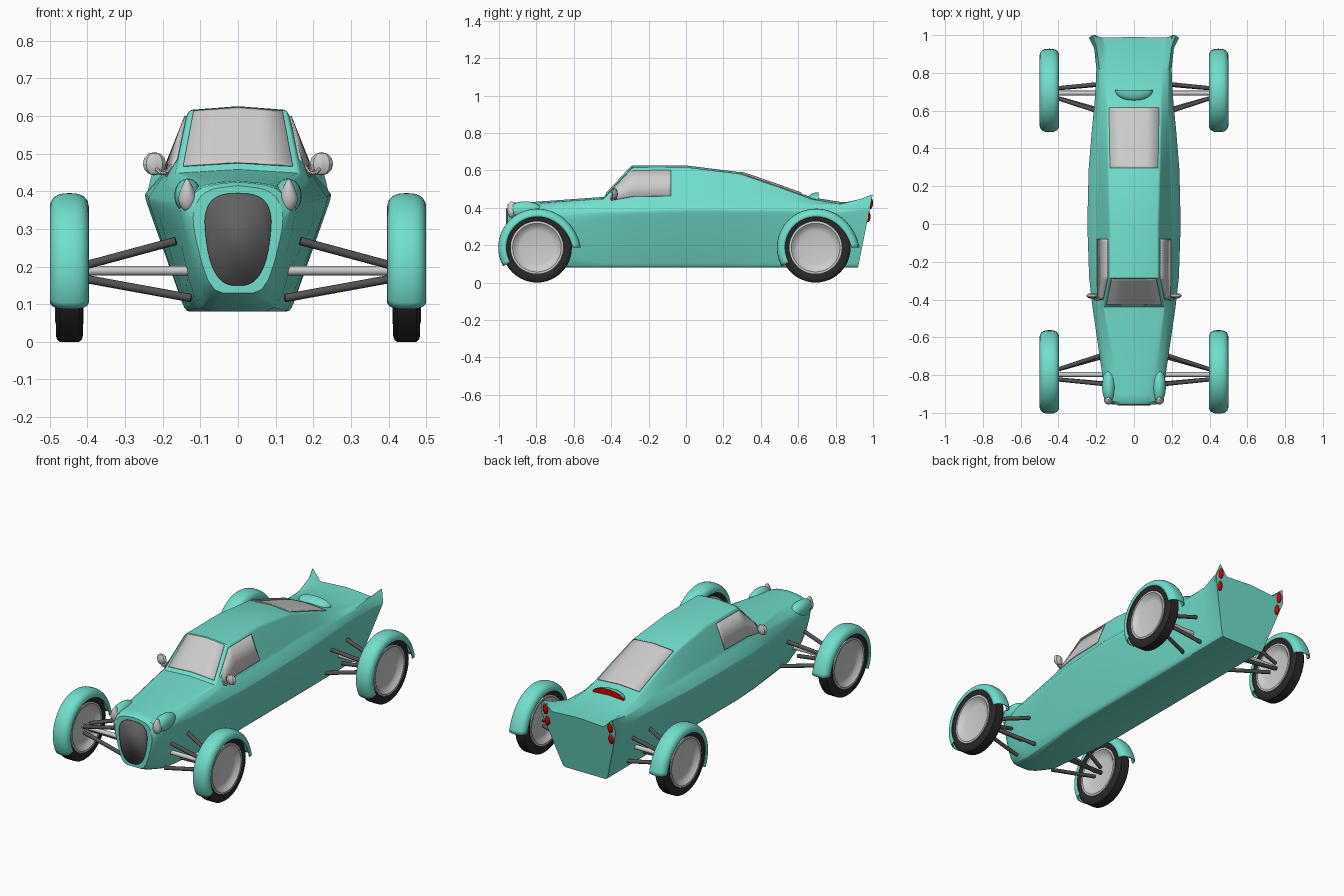
import bpy, bmesh, math
from mathutils import Vector, Matrix

if "Cube" in bpy.data.objects:
    bpy.data.objects.remove(bpy.data.objects["Cube"])


def mat(name, rgb):
    m = bpy.data.materials.new(name)
    m.diffuse_color = (*rgb, 1)
    m.use_nodes = True
    m.node_tree.nodes["Principled BSDF"].inputs["Base Color"].default_value = m.diffuse_color
    return m


TEAL = mat("teal paint", (0.165, 0.74, 0.61))
LIGHT = mat("light grey", (0.61, 0.61, 0.61))
DARK = mat("dark grey", (0.12, 0.12, 0.12))
ROD = mat("rod grey", (0.085, 0.085, 0.085))
RUBBER = mat("black rubber", (0.022, 0.022, 0.022))
RED = mat("red lamp", (0.62, 0.0, 0.0))


def finish(name, bm, mats, angle=35, thick=0):
    bmesh.ops.remove_doubles(bm, verts=bm.verts, dist=1e-5)
    bmesh.ops.recalc_face_normals(bm, faces=bm.faces)
    me = bpy.data.meshes.new(name)
    bm.to_mesh(me)
    bm.free()
    for m in mats:
        me.materials.append(m)
    ob = bpy.data.objects.new(name, me)
    bpy.context.collection.objects.link(ob)
    bpy.ops.object.select_all(action='DESELECT')
    ob.select_set(True)
    bpy.context.view_layer.objects.active = ob
    bpy.ops.object.shade_smooth_by_angle(angle=math.radians(angle))
    if thick:
        so = ob.modifiers.new("thickness", 'SOLIDIFY')
        so.thickness, so.offset = thick, 0
    return ob


def grid(bm, rows, closed=False):
    vs = [[bm.verts.new(p) for p in r] for r in rows]
    n = len(rows[0])
    for a, b in zip(vs, vs[1:]):
        for i in range(n if closed else n - 1):
            j = (i + 1) % n
            bm.faces.new((a[i], a[j], b[j], b[i]))
    return vs


def ball(name, c, r, m, seg=24, rings=14, shape=None, angle=60):
    bm = bmesh.new()
    bmesh.ops.create_uvsphere(bm, u_segments=seg, v_segments=rings, radius=1)
    for v in bm.verts:
        if shape:
            v.co = shape(v.co)
        v.co = Vector(c) + Vector([a * b for a, b in zip(v.co, r)])
    return finish(name, bm, [m], angle)


def rod(name, a, b, r, m, seg=12):
    a, b = Vector(a), Vector(b)
    bm = bmesh.new()
    M = Matrix.Translation((a + b) / 2) @ (b - a).to_track_quat('Z', 'Y').to_matrix().to_4x4()
    bmesh.ops.create_cone(bm, cap_ends=True, segments=seg, radius1=r, radius2=r,
                          depth=(b - a).length, matrix=M)
    return finish(name, bm, [m])


def lathe(name, prof, c, m, n=48):
    bm = bmesh.new()
    rows = [[(c[0] + x, c[1] + r * math.cos(k * math.tau / n), c[2] + r * math.sin(k * math.tau / n))
             for r, x in prof] for k in range(n + 1)]
    grid(bm, rows, True)
    bmesh.ops.dissolve_degenerate(bm, dist=1e-6, edges=bm.edges)
    return finish(name, bm, [m], 40)


# Body stations: y, crease width and height, shoulder width and height, roof edge width, top height
ST = [(-.955, .12, .30, .118, .36, .085, .415),
      (-.94, .14, .32, .137, .375, .095, .425),
      (-.90, .155, .335, .15, .385, .10, .428),
      (-.80, .172, .355, .16, .39, .11, .432),
      (-.44, .222, .375, .19, .43, .165, .458),
      (-.285, .24, .38, .195, .445, .13, .625),
      (0, .25, .39, .197, .45, .13, .626),
      (.29, .243, .388, .19, .448, .138, .59),
      (.50, .225, .385, .183, .44, .142, .518),
      (.67, .208, .38, .182, .415, .145, .456),
      (.82, .20, .375, .185, .418, .15, .432),
      (.90, .212, .385, .20, .45, .155, .427),
      (.92, .24, .40, .222, .475, .165, .427)]


def clamp(t):
    return min(max(t, 0), 1)


def station(y):
    for a, b in zip(ST, ST[1:]):
        if y <= b[0]:
            t = (y - a[0]) / (b[0] - a[0])
            return [p + (q - p) * t for p, q in zip(a, b)]


def corners(s):
    y, wc, zc, ws, zs, wr, zt = s
    t = clamp((-.8 - y) / .155)              # nose tucks up and in
    zb = .08 + .05 * t ** 1.5
    wb = .14 - .028 * clamp((-.3 - y) / .5) - .037 * t ** 1.5
    return [Vector(p) for p in ((0, zb), (wb, zb), (wc, zc), (ws, zs), (wr, zt - .01), (0, zt))]


def section(s, lean):
    P, r = corners(s), .08 + .37 * clamp((-.42 - s[0]) / .5)
    half = [P[0]]
    for i in range(1, 5):
        a, b = P[i].lerp(P[i - 1], r), P[i].lerp(P[i + 1], r)
        half += [a.lerp(P[i], t).lerp(P[i].lerp(b, t), t) for t in (0, .33, .67, 1)]
    half.append(P[5])
    full = half + [Vector((-p.x, p.y)) for p in half[-2:0:-1]]
    return [(p.x, s[0] + lean * (p.y - P[0].y) / .35, p.y) for p in full]


# Body shell, with the tail panel leaning back between its fins
bm = bmesh.new()
last = len(ST) - 1
rows = [section(s, {last: .07, last - 1: .035}.get(i, 0)) for i, s in enumerate(ST)]
vs = grid(bm, rows, True)
bm.faces.new(vs[0])
bm.faces.new(vs[-1])
finish("body", bm, [TEAL], 32)


# Windows: thin plates following the body panels
def pane(name, seg, y0, y1, us, side, off):
    bm = bmesh.new()
    rows = []
    for k in range(25):
        y = y0 + (y1 - y0) * k / 24
        P = corners(station(y))
        pts = [P[seg].lerp(P[seg + 1], u) for u in us]
        if side:
            row = [(side * (p.x + off[0]), y, p.y + off[2]) for p in pts]
        else:
            row = [(sg * p.x, y + off[1], p.y + off[2]) for sg, ps in ((1, pts), (-1, pts[-2::-1])) for p in ps]
        rows.append(row)
    grid(bm, rows)
    finish(name, bm, [LIGHT], 30, .005)


pane("windshield", 4, -.425, -.29, (.1, .55, 1), 0, (0, -.002, .002))
pane("rear_window", 4, .295, .615, (.08, .55, 1), 0, (0, .001, .003))
for s in (-1, 1):
    pane("side_window", 3, -.40, -.08, (.08, .5, .9), s, (.003, 0, .001))

# Grille plate on the nose
bm = bmesh.new()
ring = []
for k in range(40):
    a = k * math.tau / 40
    c, q = math.cos(a), math.sin(a)
    z = math.copysign(abs(q) ** .75, q)
    x = math.copysign(abs(c) ** .7, c) * (.085 + .016 * z)
    ring.append(bm.verts.new((x, -.958, .272 + .123 * z)))
bm.faces.new(ring)
finish("grille", bm, [DARK], 30, .008)

# High brake light: half dome with a red rear face
bm = bmesh.new()
bmesh.ops.create_uvsphere(bm, u_segments=32, v_segments=16, radius=1)
for v in bm.verts:
    v.co = Vector((v.co.x * .1, .71 + v.co.y * .06, .447 + v.co.z * .036))
cut = bmesh.ops.bisect_plane(bm, geom=bm.verts[:] + bm.edges[:] + bm.faces[:], plane_co=(0, .709, 0),
                             plane_no=(0, 1, 0), clear_outer=True)
edges = [e for e in cut['geom_cut'] if isinstance(e, bmesh.types.BMEdge)]
for f in bmesh.ops.contextual_create(bm, geom=edges)['faces']:
    f.material_index = 1
finish("brake_light", bm, [TEAL, RED])

# Half profiles (radius, offset), mirrored to full wheel sections
TYRE = [(.138, .03), (.15, .036), (.17, .036), (.181, .033), (.187, .026)]
RIM = [(0, .014), (.09, .015), (.11, .02), (.122, .032), (.13, .038), (.14, .037)]
TYRE += [(r, -x) for r, x in TYRE[::-1]]
RIM += [(r, -x) for r, x in RIM[::-1]]


def fender(cx, cy, cz):
    bm = bmesh.new()
    rows = []
    for k in range(41):
        t = k / 40
        a = math.radians(209 - 209 * t)      # from low front over the top to the rear lip
        flare = .028 * t ** 6
        row = []
        for j in range(17):
            b = math.pi * j / 16
            c, q = math.cos(b), math.sin(b)
            x = math.copysign(abs(c) ** .75, c) * .049
            r = .163 + .041 * max(q, 0) ** .75 + flare
            row.append((cx + x, cy + r * math.cos(a), cz + r * math.sin(a)))
        rows.append(row)
    grid(bm, rows)
    finish("fender", bm, [TEAL], 50, .006)


# Wheels, fenders and suspension arms
for s in (-1, 1):
    for end, wy, d in (("front", -.797, 1), ("rear", .693, -1)):
        c = (s * .448, wy, .187)
        lathe(end + "_tyre", TYRE, c, RUBBER)
        lathe(end + "_rim", RIM, c, LIGHT)
        fender(*c)
        rod(end + "_axle", (s * .44, wy, .189), (s * .12, wy, .189), .0125, LIGHT)
        for hy, by in ((.025, .105), (-.025, -.05)):
            rod(end + "_upper_arm", (s * .41, wy + d * hy, .202), (s * .165, wy + d * by, .268), .011, ROD)
            rod(end + "_lower_arm", (s * .41, wy + d * hy, .168), (s * .125, wy + d * by, .116), .011, ROD)


def teardrop(v):
    w = 1 - .45 * max(v.z, -.3)
    return Vector((v.x * w, v.y, v.z))


# Headlamps with cowls, door mirrors and tail lamps
for s in (-1, 1):
    ball("headlamp_cowl", (s * .133, -.86, .388), (.036, .088, .046), TEAL)
    ball("headlamp", (s * .135, -.932, .39), (.022, .024, .043), LIGHT, shape=teardrop)
    ball("mirror", (s * .222, -.38, .473), (.031, .016, .031), LIGHT, seg=8, rings=6, angle=20)
    path = [(.222, -.385, .465), (.205, -.40, .447), (.19, -.40, .45), (.175, -.395, .47)]
    for a, b in zip(path, path[1:]):
        rod("mirror_stalk", (s * a[0], a[1], a[2]), (s * b[0], b[1], b[2]), .005, LIGHT, 8)
    ball("upper_tail_lamp", (s * .207, .985, .425), (.016, .015, .033), RED, 16, 10)
    ball("lower_tail_lamp", (s * .203, .972, .353), (.015, .015, .031), RED, 16, 10)
